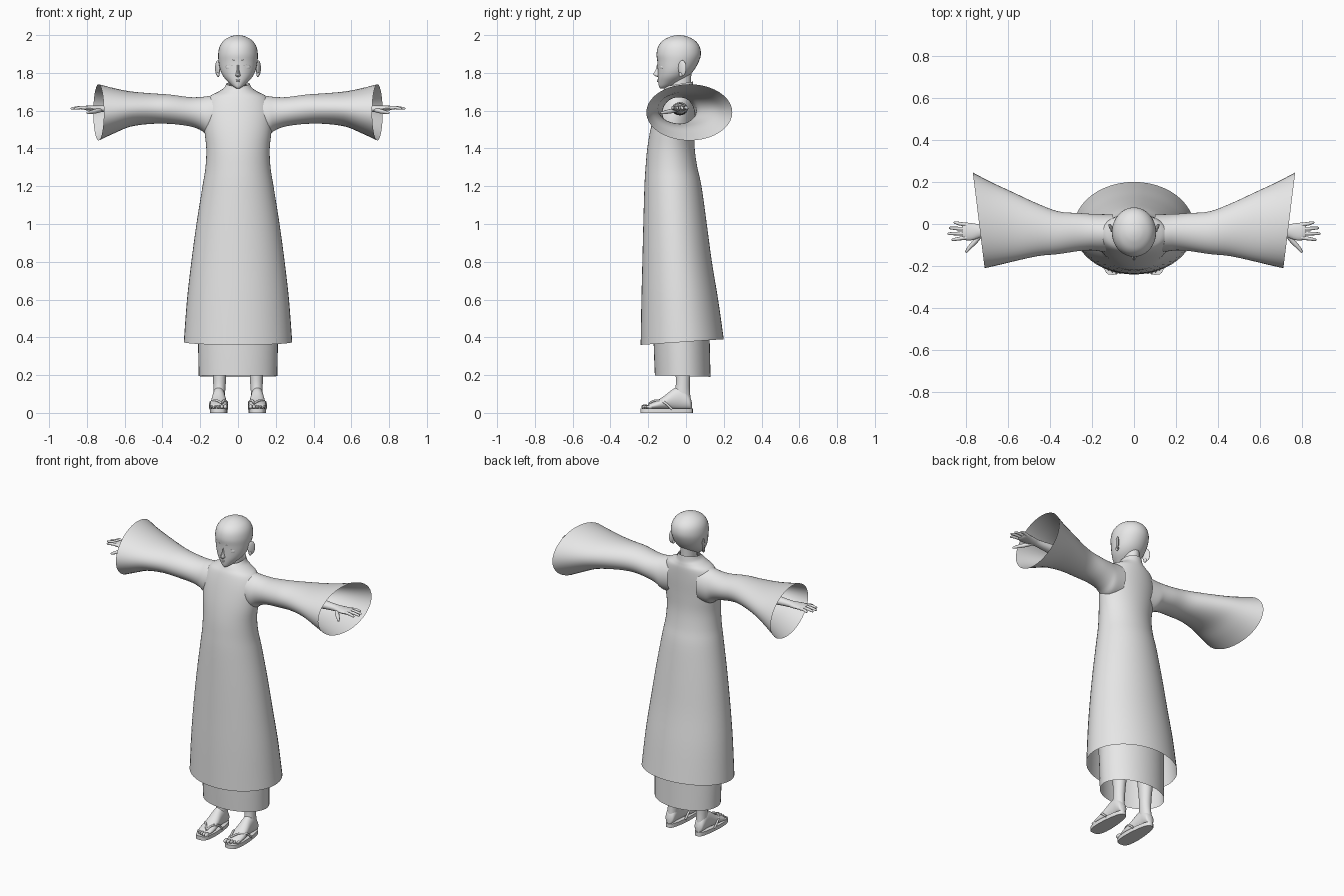
import bpy, bmesh, math
from mathutils import Vector as V

cube = bpy.data.objects.get("Cube")
if cube:
    bpy.data.objects.remove(cube, do_unlink=True)

GREY = (0.8, 0.8, 0.8, 1)
mat = bpy.data.materials.new("light grey")
mat.use_nodes = True
mat.diffuse_color = GREY
mat.node_tree.nodes["Principled BSDF"].inputs["Base Color"].default_value = GREY


def finish(name, bm, mirror):
    """Turn a bmesh into a smooth object, optionally mirrored to the other side."""
    bmesh.ops.remove_doubles(bm, verts=bm.verts, dist=1e-5)
    bmesh.ops.recalc_face_normals(bm, faces=bm.faces)
    me = bpy.data.meshes.new(name)
    bm.to_mesh(me)
    bm.free()
    me.materials.append(mat)
    me.shade_smooth()
    me.set_sharp_from_angle(angle=math.radians(45))
    ob = bpy.data.objects.new(name, me)
    bpy.context.collection.objects.link(ob)
    if mirror:
        ob.modifiers.new("Mirror", 'MIRROR').use_mirror_merge = False
    return ob


def zring(z, rx, front, back, x=0, tilt=0):
    """Horizontal ellipse given by half width, front y and back y."""
    return V((x, (front + back) / 2, z)), V((rx, 0, 0)), V((0, (back - front) / 2, tilt))


def xring(x, front, back, low, high, tilt=0):
    """Ellipse across a sleeve or hand."""
    return (V((x, (front + back) / 2, (low + high) / 2)),
            V((tilt, (back - front) / 2, 0)), V((0, 0, (high - low) / 2)))


def yring(y, rx, low, high, x):
    """Ellipse across a foot."""
    return V((x, y, (low + high) / 2)), V((rx, 0, 0)), V((0, 0, (high - low) / 2))


def spline(a, b, c, d, t):
    return b + (c - a) * (t / 2) + (2 * a - 5 * b + 4 * c - d) * (t * t / 2) \
        + (3 * b - a - 3 * c + d) * (t ** 3 / 2)


def loft(name, rings, segs=32, steps=4, caps=False, mirror=False):
    """Skin a smooth surface through a row of elliptical rings."""
    last, rows = len(rings) - 1, []
    for i in range(last):
        near = [rings[min(max(j, 0), last)] for j in range(i - 1, i + 3)]
        for s in range(steps + (i == last - 1)):
            rows.append([spline(*(r[k] for r in near), s / steps) for k in range(3)])
    bm = bmesh.new()
    grid = [[bm.verts.new(c + u * math.cos(a) + v * math.sin(a))
             for a in (math.tau * j / segs for j in range(segs))] for c, u, v in rows]
    for lo, hi in zip(grid, grid[1:]):
        for j in range(segs):
            k = (j + 1) % segs
            bm.faces.new((lo[j], lo[k], hi[k], hi[j]))
    if caps:
        bm.faces.new(grid[0])
        bm.faces.new(grid[-1])
    return finish(name, bm, mirror)


def tube(name, points, radii, segs=10, mirror=True):
    """Rounded tube along a path, used for digits, straps and lips."""
    pts, rings = [V(p) for p in points], []
    for i, p in enumerate(pts):
        d = (pts[min(i + 1, len(pts) - 1)] - pts[max(i - 1, 0)]).normalized()
        u = d.cross(V((0, 0, 1)) if abs(d.z) < 0.9 else V((1, 0, 0))).normalized()
        rings.append((p, u * radii[i], d.cross(u) * radii[i]))
    return loft(name, rings, segs, 3, True, mirror)


def ball(name, centre, size, mirror=True, turn=0):
    bm = bmesh.new()
    bmesh.ops.create_uvsphere(bm, u_segments=20, v_segments=12, radius=1)
    bmesh.ops.scale(bm, vec=V(size), verts=bm.verts)
    for v in bm.verts:
        x, y, z = v.co
        c, s = math.cos(turn), math.sin(turn)
        v.co = V((x * c - y * s, x * s + y * c, z)) + V(centre)
    return finish(name, bm, mirror)


# Long outer robe, open at the hem and collar
loft("robe", [
    zring(.375, .287, -.24, .2, tilt=.015), zring(.6, .27, -.236, .17),
    zring(.8, .247, -.231, .137), zring(1.0, .22, -.226, .11),
    zring(1.2, .188, -.22, .082), zring(1.3, .172, -.214, .06),
    zring(1.4, .168, -.205, .046), zring(1.5, .178, -.188, .045),
    zring(1.6, .18, -.163, .048), zring(1.67, .155, -.14, .048),
    zring(1.7, .105, -.124, .044), zring(1.72, .075, -.112, .04),
    zring(1.742, .062, -.1, .036, tilt=.012)], segs=48)

# Wide sleeves flaring to slanted cuffs
loft("sleeves", [
    xring(.1, -.13, .045, 1.47, 1.685), xring(.16, -.13, .047, 1.47, 1.677),
    xring(.2, -.125, .048, 1.498, 1.672), xring(.26, -.128, .052, 1.518, 1.672),
    xring(.36, -.143, .06, 1.53, 1.685), xring(.46, -.152, .1, 1.53, 1.692, .006),
    xring(.57, -.174, .155, 1.515, 1.702, .014),
    xring(.66, -.194, .2, 1.478, 1.72, .021),
    xring(.738, -.21, .245, 1.442, 1.74, .028)], segs=40, mirror=True)

# Straight under-skirt
loft("underskirt", [
    zring(.195, .208, -.165, .13, tilt=-.004), zring(.4, .211, -.172, .125),
    zring(.65, .205, -.175, .12), zring(.95, .17, -.16, .08)], segs=40)

# Neck, head and ears
loft("neck", [zring(1.64, .05, -.09, .03), zring(1.72, .044, -.085, .025),
              zring(1.82, .044, -.085, .03)], segs=24)
loft("head", [
    zring(1.718, .008, -.137, -.11), zring(1.728, .026, -.143, -.08),
    zring(1.75, .05, -.147, -.035), zring(1.78, .077, -.149, .01),
    zring(1.815, .094, -.15, .043), zring(1.86, .103, -.152, .068),
    zring(1.9, .105, -.156, .079), zring(1.94, .097, -.147, .072),
    zring(1.97, .077, -.124, .049), zring(1.99, .046, -.088, .014),
    zring(1.998, .02, -.06, -.016), zring(2.0, .002, -.04, -.036)],
    caps=True)
ball("ears", (.108, -.02, 1.825), (.008, .024, .042), turn=-.5)
ball("ear_lobes", (.105, -.026, 1.792), (.008, .012, .014))

# Face details
loft("nose", [zring(1.778, .003, -.15, -.13), zring(1.785, .013, -.166, -.12),
              zring(1.795, .011, -.173, -.12), zring(1.815, .007, -.162, -.12),
              zring(1.845, .006, -.154, -.12)], segs=14, caps=True)
ball("eyes", (.046, -.131, 1.83), (.022, .007, .011), turn=.42)
tube("upper_eyelids", [(.022, -.147, 1.835), (.04, -.14, 1.844), (.058, -.128, 1.843),
                       (.071, -.117, 1.836)], [.001, .0025, .0025, .001], 8)
tube("eyebrows", [(.02, -.151, 1.866), (.045, -.138, 1.874), (.072, -.112, 1.868)],
     [.001, .002, .001], 8)
for lip, z in (("upper_lip", 1.762), ("lower_lip", 1.755)):
    tube(lip, [(-.022, -.135, z), (0, -.149, z), (.022, -.135, z)], [.001, .004, .001],
         8, False)

# Forearms, palms and digits
loft("hands", [
    xring(.3, -.075, .01, 1.575, 1.645), xring(.55, -.068, .002, 1.58, 1.638),
    xring(.69, -.058, -.008, 1.59, 1.63), xring(.735, -.066, -.002, 1.594, 1.628),
    xring(.77, -.077, .004, 1.598, 1.627), xring(.805, -.076, .006, 1.602, 1.626),
    xring(.818, -.065, -.003, 1.608, 1.622)], segs=20, caps=True, mirror=True)
for finger, y, tip_y, tip in (("index", -.065, -.075, .868), ("middle", -.045, -.046, .886),
                              ("ring", -.024, -.019, .88), ("little", -.004, .007, .857)):
    mid = (.8 + tip) / 2
    tube(finger + "_fingers", [(.795, y, 1.614), (mid, (y + tip_y) / 2, 1.616),
         (tip - .006, tip_y, 1.611), (tip, tip_y, 1.61)], [.0095, .0085, .006, .001])
tube("thumbs", [(.725, -.045, 1.605), (.755, -.083, 1.597), (.783, -.113, 1.591),
                (.797, -.132, 1.588), (.799, -.135, 1.588)], [.012, .012, .009, .006, .001])

# Legs and feet
FOOT = .102
loft("legs", [zring(z, r, f, b, x) for z, r, f, b, x in (
    (.05, .029, -.045, .027, FOOT), (.1, .031, -.06, .022, .1), (.15, .033, -.054, .02, .098),
    (.22, .036, -.056, .025, .097), (.4, .05, -.07, .045, .095), (.7, .058, -.09, .04, .09))],
    segs=24, mirror=True)
loft("feet", [yring(y, w, .018, top, FOOT) for y, w, top in (
    (-.205, .028, .04), (-.19, .042, .05), (-.15, .046, .068), (-.11, .042, .094),
    (-.07, .036, .125), (-.03, .033, .14), (0, .032, .12), (.022, .026, .085),
    (.031, .008, .055))], segs=24, caps=True, mirror=True)
for i in range(5):
    r = .013 - .0016 * min(i, 3)
    ball("toes", (FOOT - .035 + i * .018, -.217 + .0016 * i * i, .032), (r * .8, .02, r))

# Sandal soles with a V-shaped strap
bm = bmesh.new()
rim = []
for i in range(32):
    a = math.tau * i / 32
    y = -.103 + .139 * math.sin(a)
    width = .046 - .009 * math.sin(a)
    c = math.cos(a)
    rim.append(bm.verts.new((FOOT + width * math.copysign(abs(c) ** .6, c), y, 0)))
base = bm.faces.new(rim)
top = bmesh.ops.extrude_face_region(bm, geom=[base])["geom"]
bmesh.ops.translate(bm, vec=(0, 0, .024), verts=[g for g in top if isinstance(g, bmesh.types.BMVert)])
finish("sandal_soles", bm, True)
for side in (-1, 1):
    tube("sandal_straps", [(FOOT - .017, -.195, .05), (FOOT + side * .02 - .008, -.16, .066),
         (FOOT + side * .043, -.115, .056), (FOOT + side * .044, -.075, .02)], [.006] * 4)
